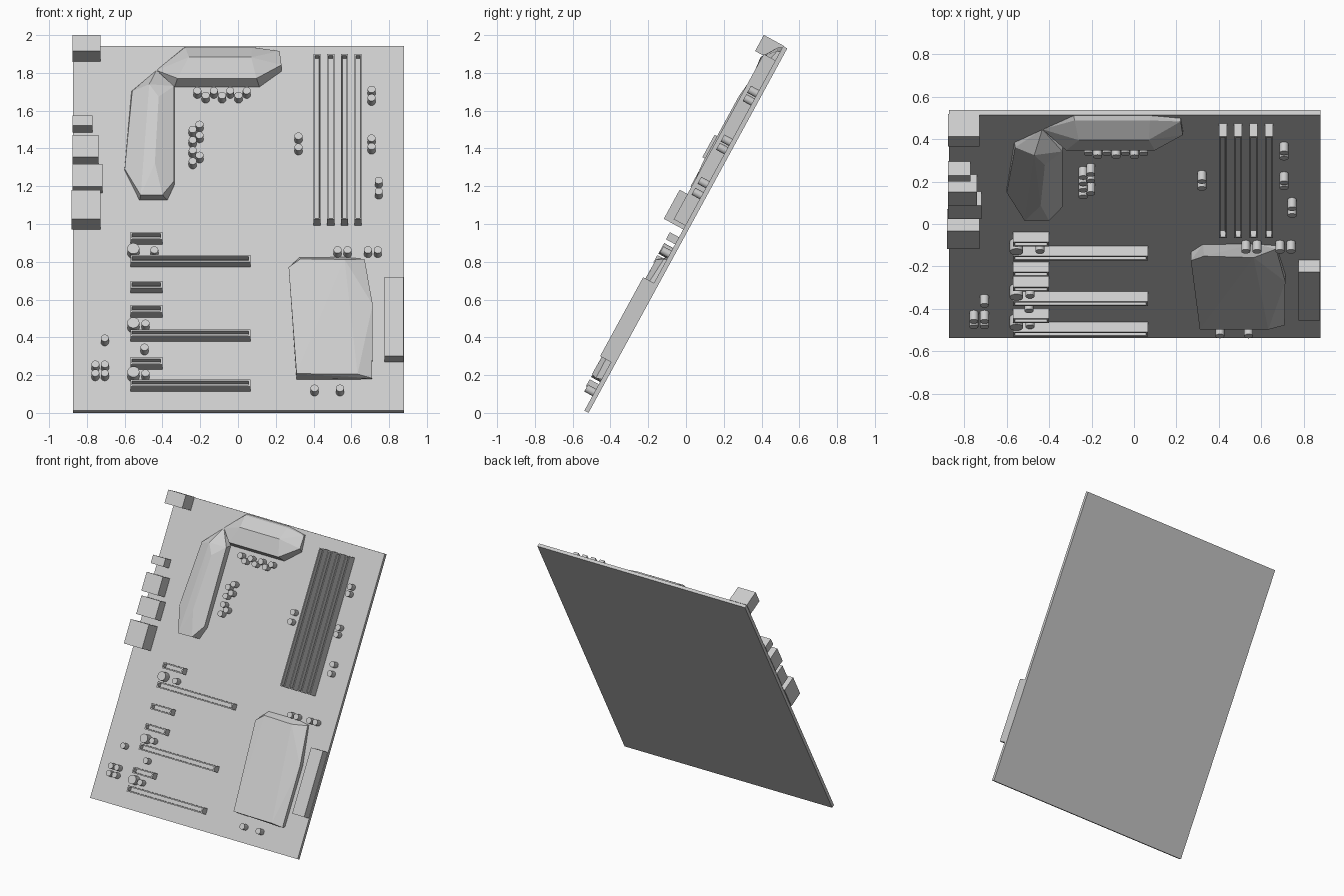
import bpy, bmesh, math
from mathutils import Matrix, Vector

# Everything is laid out flat (x across, v up the board, w off the board), then tilted
TILT = math.radians(61.4)
S, C = math.sin(TILT), math.cos(TILT)
FRAME = Matrix.Translation((0, -0.516, 0)) @ Matrix.Rotation(TILT, 4, 'X')
T = 0.025  # board thickness


def add(name, data, local=None):
    ob = bpy.data.objects.new(name, data)
    bpy.context.collection.objects.link(ob)
    ob.matrix_world = FRAME @ (local or Matrix())
    return ob


def finish(name, bm):
    bmesh.ops.recalc_face_normals(bm, faces=bm.faces)
    me = bpy.data.meshes.new(name)
    bm.to_mesh(me)
    bm.free()
    return me


def box(name, x0, x1, v0, v1, w0, w1, rim=0, depth=0):
    """Box, optionally with a groove sunk into its outer face."""
    bm = bmesh.new()
    m = Matrix.Translation(((x0 + x1) / 2, (v0 + v1) / 2, (w0 + w1) / 2)) @ \
        Matrix.Diagonal((x1 - x0, v1 - v0, w1 - w0, 1))
    bmesh.ops.create_cube(bm, size=1, matrix=m)
    if rim:
        bm.normal_update()
        top = [f for f in bm.faces if f.normal.z > 0.9]
        bmesh.ops.inset_individual(bm, faces=top, thickness=rim)
        bmesh.ops.inset_individual(bm, faces=top, thickness=0.0003, depth=-depth)
    return add(name, finish(name, bm))


def hull(name, base, top):
    """Faceted heatsink: hull of a base outline and raised points."""
    bm = bmesh.new()
    for p in [(x, v, T - 0.002) for x, v in base] + top:
        bm.verts.new(p)
    res = bmesh.ops.convex_hull(bm, input=bm.verts)
    junk = list({g for g in res['geom_interior'] + res['geom_unused']
                 if isinstance(g, bmesh.types.BMVert)})
    bmesh.ops.delete(bm, geom=junk, context='VERTS')
    bmesh.ops.dissolve_limit(bm, angle_limit=0.02, verts=bm.verts, edges=bm.edges)
    return add(name, finish(name, bm))


def can(name, r, h):
    """Capacitor mesh: smooth sides, sharp rims."""
    bm = bmesh.new()
    bmesh.ops.create_cone(bm, cap_ends=True, segments=20, radius1=r, radius2=r, depth=h,
                          matrix=Matrix.Translation((0, 0, h / 2)))
    for f in bm.faces:
        f.smooth = len(f.verts) == 4
    for e in bm.edges:
        e.smooth = all(f.smooth for f in e.link_faces)
    return finish(name, bm)


# Board
box("board", -0.873, 0.88, 0, 2.198, 0, T)

# Rear connector blocks
for i, (x0, x1, v0, v1, w) in enumerate([
        (-0.877, -0.728, 2.104, 2.201, 0.143), (-0.877, -0.771, 1.678, 1.738, 0.10),
        (-0.877, -0.739, 1.477, 1.612, 0.119), (-0.877, -0.718, 1.312, 1.445, 0.10),
        (-0.882, -0.728, 1.093, 1.268, 0.142)]):
    box(f"rear_port_{i + 1}", x0, x1, v0, v1, T - 0.002, w)

# Side drive connector
box("drive_connector", 0.776, 0.877, 0.293, 0.769, T - 0.002, 0.09)

# Memory slots
for i, x in enumerate((0.419, 0.491, 0.563, 0.636)):
    box(f"memory_slot_{i + 1}", x - 0.019, x + 0.019, 1.116, 2.112, T - 0.002, 0.095, 0.011, 0.035)

# Expansion slots, long and short
for i, v in enumerate((0.908, 0.46, 0.159)):
    box(f"long_slot_{i + 1}", -0.57, 0.066, v - 0.043, v, T - 0.002, 0.08, 0.013, 0.035)
for i, v in enumerate((1.046, 0.751, 0.606, 0.292)):
    box(f"short_slot_{i + 1}", -0.57, -0.4, v - 0.043, v, T - 0.002, 0.08, 0.013, 0.035)

# Heatsinks
hull("top_heatsink",
     [(-0.432, 2.053), (-0.284, 2.192), (0.077, 2.192), (0.22, 2.165), (0.23, 2.045),
      (0.114, 1.951), (-0.337, 1.951)],
     [(-0.28, 2.18, 0.045), (0.075, 2.18, 0.045), (0.22, 2.16, 0.04), (0.23, 2.065, 0.061),
      (0.098, 1.968, 0.09), (-0.32, 1.968, 0.09), (-0.26, 2.09, 0.102), (0.07, 2.09, 0.1)])
hull("left_heatsink",
     [(-0.432, 2.053), (-0.564, 1.927), (-0.601, 1.452), (-0.522, 1.269), (-0.374, 1.269),
      (-0.337, 1.36), (-0.337, 1.95)],
     [(-0.56, 1.915, 0.045), (-0.60, 1.452, 0.035), (-0.515, 1.266, 0.086), (-0.4, 1.268, 0.086),
      (-0.338, 1.363, 0.065), (-0.338, 1.93, 0.075), (-0.47, 1.93, 0.095), (-0.42, 1.85, 0.104),
      (-0.44, 1.45, 0.104)])
hull("chipset_heatsink",
     [(0.27, 0.85), (0.326, 0.925), (0.565, 0.927), (0.67, 0.912), (0.713, 0.63),
      (0.71, 0.19), (0.31, 0.189)],
     [(0.268, 0.841, 0.068), (0.33, 0.89, 0.07), (0.564, 0.885, 0.075), (0.633, 0.189, 0.082),
      (0.67, 0.905, 0.04), (0.713, 0.621, 0.06), (0.71, 0.18, 0.054), (0.31, 0.192, 0.082)])

# Capacitors, given as front-view x, z of their centres
small, large = can("small_capacitor", 0.021, 0.05), can("large_capacitor", 0.032, 0.055)
spots = [(-0.215 + 0.0435 * i, 1.695 - 0.025 * (i % 2)) for i in range(7)]
spots += [(-0.24, z) for z in (1.49, 1.434, 1.38, 1.322)]
spots += [(-0.204, z) for z in (1.517, 1.46, 1.353)]
for x, za, zb in ((0.32, 1.455, 1.396), (0.707, 1.702, 1.658), (0.707, 1.444, 1.4),
                  (0.745, 1.22, 1.162), (-0.755, 0.247, 0.2), (-0.705, 0.247, 0.2)):
    spots += [(x, za), (x, zb)]
spots += [(x, 0.852) for x in (0.527, 0.58, 0.688, 0.74, -0.443)]
spots += [(0.405, 0.12), (0.54, 0.12), (-0.705, 0.385), (-0.49, 0.464), (-0.495, 0.337), (-0.49, 0.2)]
cans = [(small, x, z) for x, z in spots]
cans += [(large, -0.554, z) for z in (0.857, 0.464, 0.204)]
for me, x, z in cans:
    v = (z - 0.05 * C) / S
    add(me.name, me, Matrix.Translation((x, v, T - 0.001)))
